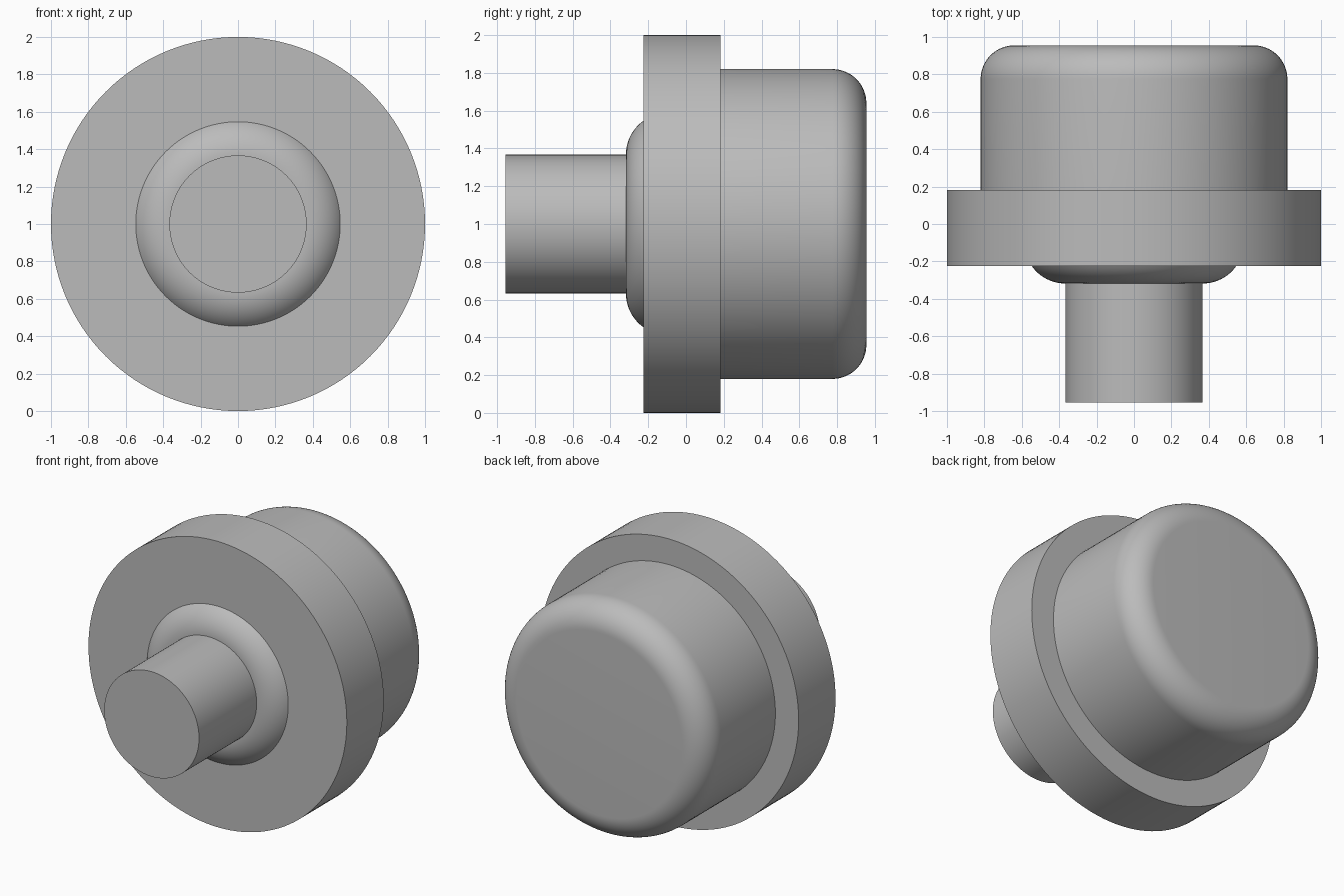
import bpy, bmesh
from math import sin, cos, pi, radians
from mathutils import Matrix, Vector

cube = bpy.data.objects.get("Cube")
if cube:
    bpy.data.objects.remove(cube, do_unlink=True)

SEGMENTS = 128
grey = bpy.data.materials.new("plain grey")
grey.use_nodes = True
colour = (0.5, 0.5, 0.5, 1)
grey.diffuse_color = colour
grey.node_tree.nodes["Principled BSDF"].inputs["Base Color"].default_value = colour


def arc(radius_centre, y_centre, size, start, end, steps=16):
    """Points (radius, y) on an arc, angles measured from the radial direction."""
    angles = [radians(start + (end - start) * i / steps) for i in range(steps + 1)]
    return [(radius_centre + size * cos(a), y_centre + size * sin(a)) for a in angles]


def revolve(name, profile):
    """Spin a (radius, y) profile about the horizontal axis at z = 1."""
    bm = bmesh.new()
    rings = []
    for radius, y in profile:
        rings.append([bm.verts.new((radius * cos(2 * pi * i / SEGMENTS), y,
                                    1 + radius * sin(2 * pi * i / SEGMENTS)))
                      for i in range(SEGMENTS)])
    for a, b in zip(rings, rings[1:]):
        for i in range(SEGMENTS):
            j = (i + 1) % SEGMENTS
            bm.faces.new((a[i], a[j], b[j], b[i]))
    # Close the flat ends
    bm.faces.new(rings[0])
    bm.faces.new(rings[-1])
    bmesh.ops.recalc_face_normals(bm, faces=bm.faces)
    mesh = bpy.data.meshes.new(name)
    bm.to_mesh(mesh)
    bm.free()
    mesh.materials.append(grey)
    obj = bpy.data.objects.new(name, mesh)
    bpy.context.collection.objects.link(obj)
    bpy.ops.object.select_all(action="DESELECT")
    obj.select_set(True)
    bpy.context.view_layer.objects.active = obj
    bpy.ops.object.shade_smooth_by_angle(angle=radians(30))


# One continuous turned body: shaft, rounded collar, wide flange, rounded cap
shaft = [(0.367, -0.955), (0.367, -0.318)]
collar = arc(0.367, -0.098, 0.22, -90, -35.3)
flange = [(1.0, -0.225), (1.0, 0.183)]
cap = [(0.82, 0.183)] + arc(0.64, 0.775, 0.18, 0, 90)
revolve("turned_knob", shaft + collar[1:] + flange + cap)
